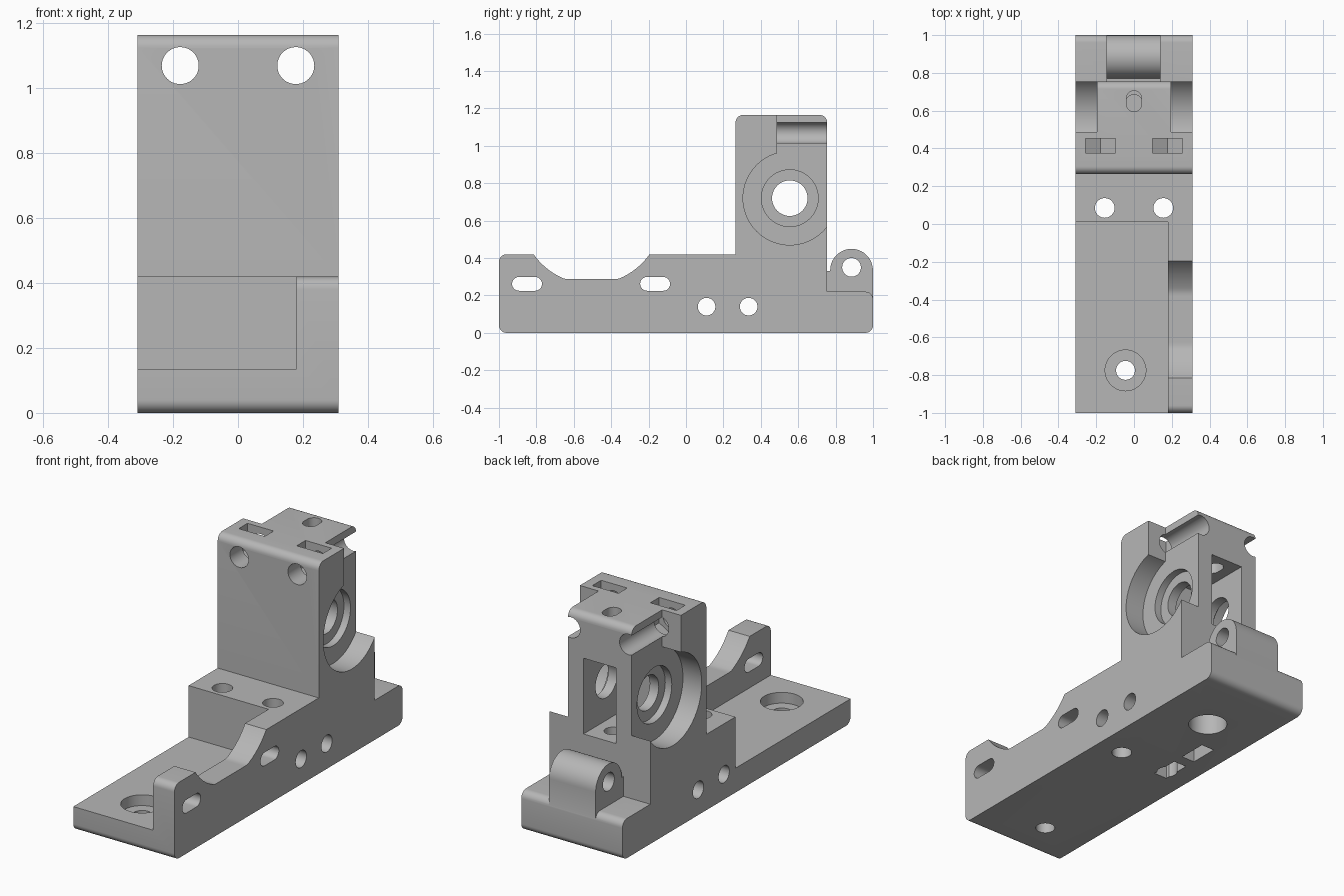
import bpy, bmesh, math
from mathutils import Vector

cube = bpy.data.objects.get("Cube")
if cube:
    bpy.data.objects.remove(cube, do_unlink=True)

grey = bpy.data.materials.new("plain grey")
grey.use_nodes = True
COLOR = (0.47, 0.47, 0.47, 1)
grey.diffuse_color = COLOR
grey.node_tree.nodes["Principled BSDF"].inputs["Base Color"].default_value = COLOR


def prism(name, pts, axis, lo, hi):
    """Extrude a 2D outline along an axis: X uses (y, z), Y uses (x, z), Z uses (x, y)."""
    place = {"X": lambda u, v, w: (w, u, v),
             "Y": lambda u, v, w: (u, w, v),
             "Z": lambda u, v, w: (u, v, w)}[axis]
    bm = bmesh.new()
    ends = [[bm.verts.new(place(u, v, w)) for u, v in pts] for w in (lo, hi)]
    bm.faces.new(ends[0])
    bm.faces.new(ends[1])
    n = len(pts)
    for i in range(n):
        j = (i + 1) % n
        bm.faces.new((ends[0][i], ends[0][j], ends[1][j], ends[1][i]))
    bmesh.ops.recalc_face_normals(bm, faces=bm.faces)
    mesh = bpy.data.meshes.new(name)
    bm.to_mesh(mesh)
    bm.free()
    mesh.materials.append(grey)
    ob = bpy.data.objects.new(name, mesh)
    bpy.context.collection.objects.link(ob)
    return ob


def rect(u0, u1, v0, v1):
    return [(u0, v0), (u1, v0), (u1, v1), (u0, v1)]


def arc(u, v, r, a0, a1, n):
    return [(u + r * math.cos(a0 + (a1 - a0) * i / n),
             v + r * math.sin(a0 + (a1 - a0) * i / n)) for i in range(n + 1)]


def circle(u, v, r, n=48, turn=0.0):
    return arc(u, v, r, turn, turn + math.tau, n)[:-1]


def slot(u, v, half, r):
    """Rounded slot, long in u."""
    q = math.pi / 2
    return arc(u + half, v, r, -q, q, 16) + arc(u - half, v, r, q, 3 * q, 16)


def rounded(corners):
    """Outline with right-angle corners (u, v, radius) turned into arcs."""
    out = []
    for i, (u, v, r) in enumerate(corners):
        p = Vector((u, v))
        if not r:
            out.append((u, v))
            continue
        d1 = (Vector(corners[i - 1][:2]) - p).normalized()
        d2 = (Vector(corners[(i + 1) % len(corners)][:2]) - p).normalized()
        c = p + r * (d1 + d2)
        for k in range(9):
            t = math.pi / 2 * k / 8
            out.append(tuple(c - r * (d2 * math.cos(t) + d1 * math.sin(t))))
    return out


def combine(target, tool, operation):
    mod = target.modifiers.new("combine", "BOOLEAN")
    mod.operation = operation
    mod.solver = "EXACT"
    mod.object = tool
    bpy.context.view_layer.objects.active = target
    bpy.ops.object.modifier_apply(modifier=mod.name)
    bpy.data.objects.remove(tool, do_unlink=True)


def cut(pts, axis, lo, hi):
    combine(body, prism("cutter", pts, axis, lo, hi), "DIFFERENCE")


W, TOP, BACK = 0.31, 1.165, 0.755

# Body: base, side wall and tower in one side profile
body = prism("bracket_body", rounded([
    (-1, 0, 0.04), (1, 0, 0.04), (1, 0.22, 0.04), (BACK, 0.22, 0),
    (BACK, TOP, 0.04), (0.265, TOP, 0.04), (0.265, 0.42, 0), (-1, 0.42, 0.04),
]), "X", -W, W)

# Hinge lug on the back, with its foot against the tower
lug = arc(0.885, 0.335, 0.114, 0, math.pi, 32) + [(0.771, 0.15), (0.999, 0.15)]
combine(body, prism("lug", lug, "X", -0.145, 0.14), "UNION")
combine(body, prism("lug_foot", rect(0.7, 0.79, 0.15, 0.33), "X", -0.145, 0.14), "UNION")
cut(circle(0.885, 0.35, 0.05), "X", -0.4, 0.4)

# Low front plate beside the wall
cut(rect(-0.5, 0.18, -1.2, 0.01), "Z", 0.135, 0.8)

# Flat-bottomed scoop in the wall
reach = math.asin(0.35 / 0.38)
scoop = arc(-0.505, 0.64, 0.38, math.pi + 0.1, math.tau - 0.1, 64)
cut([(u, max(v, 0.288 + 0.00001 * i)) for i, (u, v) in enumerate(scoop)], "X", 0.1, 0.4)

# Slots and cross holes in the side
for y in (-0.85, -0.165):
    cut(slot(y, 0.262, 0.043, 0.037), "X", 0.1, 0.4)
for y in (0.11, 0.335):
    cut(circle(y, 0.14, 0.047), "X", -0.4, 0.4)

# Counterbored mounting hole in the plate
cut(circle(-0.045, -0.775, 0.108), "Z", 0.075, 0.3)
cut(circle(-0.045, -0.775, 0.05), "Z", -0.1, 0.3)

# Vertical holes in the middle step
for x in (-0.155, 0.155):
    cut(circle(x, 0.085, 0.052), "Z", -0.1, 0.6)

# Nut traps under the base
for y in (0.11, 0.335):
    cut(circle(y, 0.14, 0.092, 6, math.pi / 2), "X", -0.195, -0.115)
    cut(rect(y - 0.08, y + 0.08, -0.1, 0.14), "X", -0.195, -0.115)

# Bearing seats and open corners on both sides of the tower
for s in (-1, 1):
    def side(pts, inner):
        cut(pts, "X", min(s * inner, s * 0.4), max(s * inner, s * 0.4))
    side(circle(0.555, 0.72, 0.25, 72), 0.195)
    side(rect(0.487, 0.9, 0.72, 1.3), 0.195)
    side(circle(0.555, 0.72, 0.152), 0.155)
cut(circle(0.555, 0.72, 0.095), "X", -0.4, 0.4)

# Screw holes through the tower top, with nut traps from above
for x in (-0.178, 0.178):
    cut(circle(x, 1.07, 0.057), "Y", 0.1, 0.9)
    cut(circle(x, 1.07, 0.092, 6, math.pi / 2), "Y", 0.375, 0.452)
    cut(rect(x - 0.08, x + 0.08, 1.07, 1.3), "Y", 0.375, 0.452)

# Drive cavity open to the back, with feed holes above and below
cut(rect(-0.1, 0.1, 0.5, 0.92), "Y", 0.4, 0.9)
cut([(x, y + 0.65) for y, x in slot(0, 0, 0.015, 0.04)], "Z", 0.85, 1.3)
cut(circle(0, 0.64, 0.045), "Z", 0.42, 0.6)
cut(circle(0, 0.6, 0.1), "Z", -0.1, 0.3)

# Smooth the round surfaces and keep the edges sharp
bpy.ops.object.select_all(action="DESELECT")
body.select_set(True)
bpy.context.view_layer.objects.active = body
bpy.ops.object.shade_smooth_by_angle(angle=math.radians(30))
